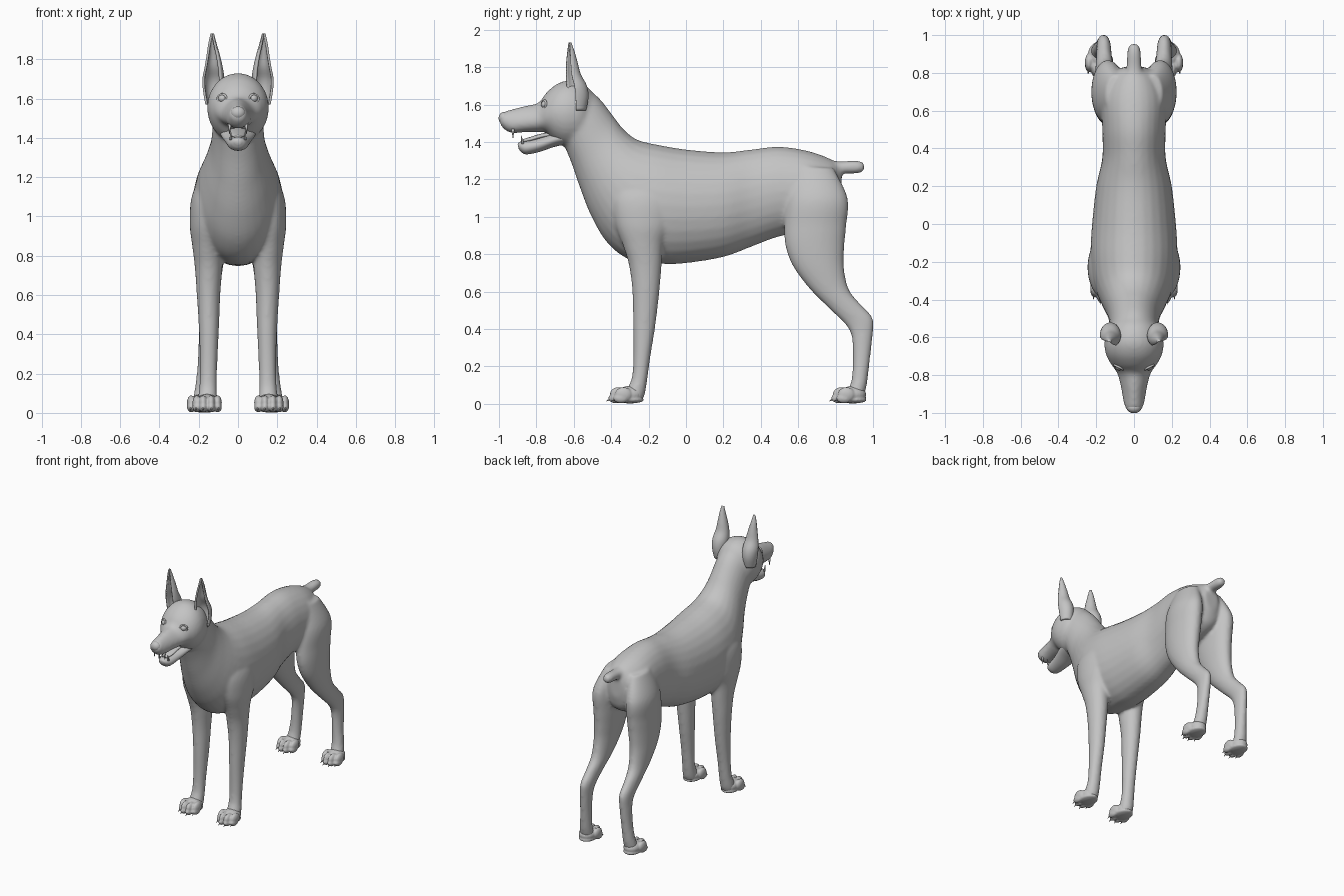
import bpy, bmesh, math
from mathutils import Vector, Matrix

coat = bpy.data.materials.new("grey_coat")
coat.diffuse_color = (0.55, 0.55, 0.55, 1)


def spline(keys, steps=6):
    """Catmull-Rom interpolation of section tuples."""
    keys = [Vector(tuple(k) + (0,) * (7 - len(k))) for k in keys]
    out = []
    for i in range(len(keys) - 1):
        a, b, c, d = keys[max(i - 1, 0)], keys[i], keys[i + 1], keys[min(i + 2, len(keys) - 1)]
        for j in range(steps):
            t = j / steps
            out.append(0.5 * (2 * b + (c - a) * t + (2 * a - 5 * b + 4 * c - d) * t * t
                              + (3 * b - a - 3 * c + d) * t ** 3))
    return out + [keys[-1]]


def loft(bm, keys, side=1, n=28):
    """Section = edge A (y, z), edge B (y, z), half width, centre x, taper toward A."""
    rings = []
    for ay, az, by, bz, w, x, k in spline(keys):
        ring = []
        for i in range(n):
            t = 2 * math.pi * i / n
            s = math.sin(t)
            f = (1 + s) / 2
            ring.append(bm.verts.new((side * (x + w * math.cos(t) * (1 - k * s)),
                                      by + (ay - by) * f, bz + (az - bz) * f)))
        rings.append(ring)
    for p, q in zip(rings, rings[1:]):
        for i in range(n):
            j = (i + 1) % n
            bm.faces.new((p[i], p[j], q[j], q[i]))
    bm.faces.new(rings[0])
    bm.faces.new(rings[-1])


def ball(bm, c, r, rot=None):
    m = Matrix.Translation(c) @ (rot or Matrix()) @ Matrix.Diagonal((*r, 1))
    bmesh.ops.create_uvsphere(bm, u_segments=20, v_segments=12, radius=1, matrix=m)


def spike(bm, a, b, r):
    a, b = Vector(a), Vector(b)
    q = (b - a).to_track_quat('Z', 'Y').to_matrix().to_4x4()
    bmesh.ops.create_cone(bm, cap_ends=True, segments=10, radius1=r, radius2=r * 0.15,
                          depth=(b - a).length, matrix=Matrix.Translation((a + b) / 2) @ q)


def finish(bm, name, voxel=0, smooth=0, thick=0):
    bmesh.ops.recalc_face_normals(bm, faces=bm.faces)
    for f in bm.faces:
        f.smooth = True
    me = bpy.data.meshes.new(name)
    bm.to_mesh(me)
    bm.free()
    me.materials.append(coat)
    ob = bpy.data.objects.new(name, me)
    bpy.context.collection.objects.link(ob)
    if thick:
        m = ob.modifiers.new("thickness", 'SOLIDIFY')
        m.thickness, m.offset = thick, 0
    if voxel:
        m = ob.modifiers.new("fuse", 'REMESH')
        m.mode, m.voxel_size, m.use_smooth_shade = 'VOXEL', voxel, True
    if smooth:
        m = ob.modifiers.new("soften", 'SMOOTH')
        m.factor, m.iterations = 0.5, smooth
    return ob


# Torso and neck
bm = bmesh.new()
loft(bm, [(.83, 1.26, .835, 1.09, .05), (.78, 1.305, .80, .99, .12), (.66, 1.35, .68, .93, .17),
          (.5, 1.375, .5, .895, .168), (.35, 1.36, .35, .84, .168), (.2, 1.345, .2, .785, .2),
          (0, 1.36, 0, .752, .222), (-.15, 1.385, -.13, .748, .23), (-.24, 1.405, -.30, .77, .222),
          (-.29, 1.43, -.42, .86, .2), (-.34, 1.475, -.505, 1.0, .168),
          (-.39, 1.54, -.565, 1.15, .14), (-.46, 1.63, -.61, 1.28, .13), (-.53, 1.69, -.65, 1.38, .13)])
# Skull and muzzle
loft(bm, [(-.48, 1.64, -.50, 1.46, .07), (-.54, 1.705, -.56, 1.39, .135),
          (-.62, 1.73, -.64, 1.375, .157), (-.69, 1.71, -.70, 1.40, .147),
          (-.745, 1.665, -.75, 1.45, .118, 0, .1), (-.79, 1.61, -.79, 1.453, .088, 0, .2),
          (-.86, 1.593, -.86, 1.452, .068, 0, .25), (-.93, 1.575, -.93, 1.448, .057, 0, .2),
          (-.975, 1.56, -.965, 1.462, .047), (-1.0, 1.535, -.99, 1.487, .03)])
# Docked tail
loft(bm, [(.74, 1.31, .76, 1.22, .06), (.82, 1.297, .83, 1.23, .042), (.90, 1.302, .90, 1.23, .037),
          (.94, 1.295, .94, 1.237, .03), (.955, 1.28, .955, 1.25, .015)])
for s in (1, -1):
    # Front legs with shoulders
    loft(bm, [(-.34, 1.27, -.14, 1.27, .04, .10), (-.39, 1.12, -.07, 1.12, .075, .155),
              (-.38, .97, -.08, .97, .083, .163), (-.335, .84, -.12, .86, .075, .158),
              (-.305, .74, -.13, .74, .07, .15), (-.287, .6, -.142, .6, .06, .15),
              (-.283, .42, -.163, .42, .051, .148), (-.282, .25, -.19, .25, .045, .15),
              (-.29, .14, -.205, .14, .045, .152), (-.32, .07, -.22, .05, .05, .155),
              (-.33, .02, -.24, .01, .05, .155)], s)
    # Hind legs with thighs
    loft(bm, [(.58, 1.27, .79, 1.26, .05, .10), (.54, 1.1, .865, 1.1, .085, .135),
              (.525, .95, .857, .95, .085, .138), (.532, .84, .847, .84, .08, .142),
              (.575, .73, .845, .73, .07, .148), (.665, .61, .872, .61, .056, .153),
              (.775, .5, .937, .53, .044, .158), (.855, .42, .998, .46, .039, .16),
              (.887, .35, 1.0, .38, .037, .163), (.892, .22, .982, .22, .038, .17),
              (.883, .12, .967, .10, .044, .178), (.86, .06, .95, .04, .05, .183),
              (.86, .02, .94, .01, .05, .185)], s)
finish(bm, "body", 0.0105, 10)

# Lower jaw and tongue
bm = bmesh.new()
loft(bm, [(-.62, 1.48, -.62, 1.39, .10), (-.70, 1.452, -.70, 1.375, .085), (-.78, 1.425, -.78, 1.348, .065),
          (-.85, 1.408, -.85, 1.334, .052), (-.885, 1.402, -.88, 1.345, .037), (-.9, 1.39, -.895, 1.365, .018)])
finish(bm, "lower_jaw")
bm = bmesh.new()
loft(bm, [(-.66, 1.465, -.66, 1.43, .045), (-.76, 1.448, -.76, 1.42, .042),
          (-.83, 1.428, -.83, 1.402, .036), (-.875, 1.413, -.87, 1.398, .018)])
finish(bm, "tongue")

# Nose pad
bm = bmesh.new()
ball(bm, (0, -.972, 1.527), (.038, .03, .034))
finish(bm, "nose")

# Canine teeth
bm = bmesh.new()
for s in (1, -1):
    spike(bm, (s * .042, -.925, 1.47), (s * .043, -.925, 1.42), .009)
    spike(bm, (s * .036, -.872, 1.39), (s * .037, -.882, 1.435), .008)
finish(bm, "teeth")

# Eyes with lid rims
bm = bmesh.new()
for s in (1, -1):
    c = Vector((s * .078, -.752, 1.6))
    ball(bm, c, (.023, .023, .021))
    q = Vector((s * .45, -.9, .1)).to_track_quat('Z', 'Y').to_matrix().to_4x4()
    rings = []
    for i in range(20):
        a = 2 * math.pi * i / 20
        rings.append([bm.verts.new(c + q @ Vector(((.025 + .006 * math.cos(b)) * math.cos(a),
                                                  (.021 + .006 * math.cos(b)) * math.sin(a),
                                                  .008 + .006 * math.sin(b))))
                      for b in [j * math.pi / 4 for j in range(8)]])
    for i in range(20):
        for j in range(8):
            p, r = rings[i], rings[(i + 1) % 20]
            bm.faces.new((p[j], r[j], r[(j + 1) % 8], p[(j + 1) % 8]))
finish(bm, "eyes")

# Cupped pointed ears: z, centre x, centre y, radius x, radius y
bm = bmesh.new()
ear = [(1.57, .12, -.585, .04, .045), (1.64, .125, -.585, .047, .058), (1.70, .125, -.592, .05, .056),
       (1.76, .124, -.608, .04, .04), (1.82, .126, -.614, .028, .03),
       (1.88, .13, -.618, .015, .017), (1.93, .131, -.622, .003, .003)]
for s in (1, -1):
    rows = []
    for z, x, y, rx, ry, _, _ in spline(ear, 4):
        rows.append([bm.verts.new((s * (x + rx * math.cos(a)), y + ry * math.sin(a), z))
                     for a in [math.radians(-5 + 235 * i / 18) for i in range(19)]])
    for p, r in zip(rows, rows[1:]):
        for i in range(18):
            bm.faces.new((p[i], p[i + 1], r[i + 1], r[i]))
finish(bm, "ears", thick=0.012)

# Paws with toes, and claws
paws, claws = bmesh.new(), bmesh.new()
for s in (1, -1):
    for cx, cy in ((.157, 0), (.185, 1.192)):
        ball(paws, (s * cx, cy - .3, .05), (.06, .072, .046))
        ball(paws, (s * cx, cy - .3, .022), (.06, .075, .02))
        for dx, dy in ((-.053, -.335), (-.02, -.362), (.02, -.362), (.053, -.335)):
            ball(paws, (s * cx + dx, cy + dy, .05), (.022, .046, .04))
            ball(paws, (s * cx + dx, cy + dy - .012, .03), (.022, .042, .027))
            spike(claws, (s * cx + dx, cy + dy - .03, .034), (s * cx + dx * 1.1, cy + dy - .063, .014), .009)
finish(paws, "paws", 0.006, 4)
finish(claws, "claws")
